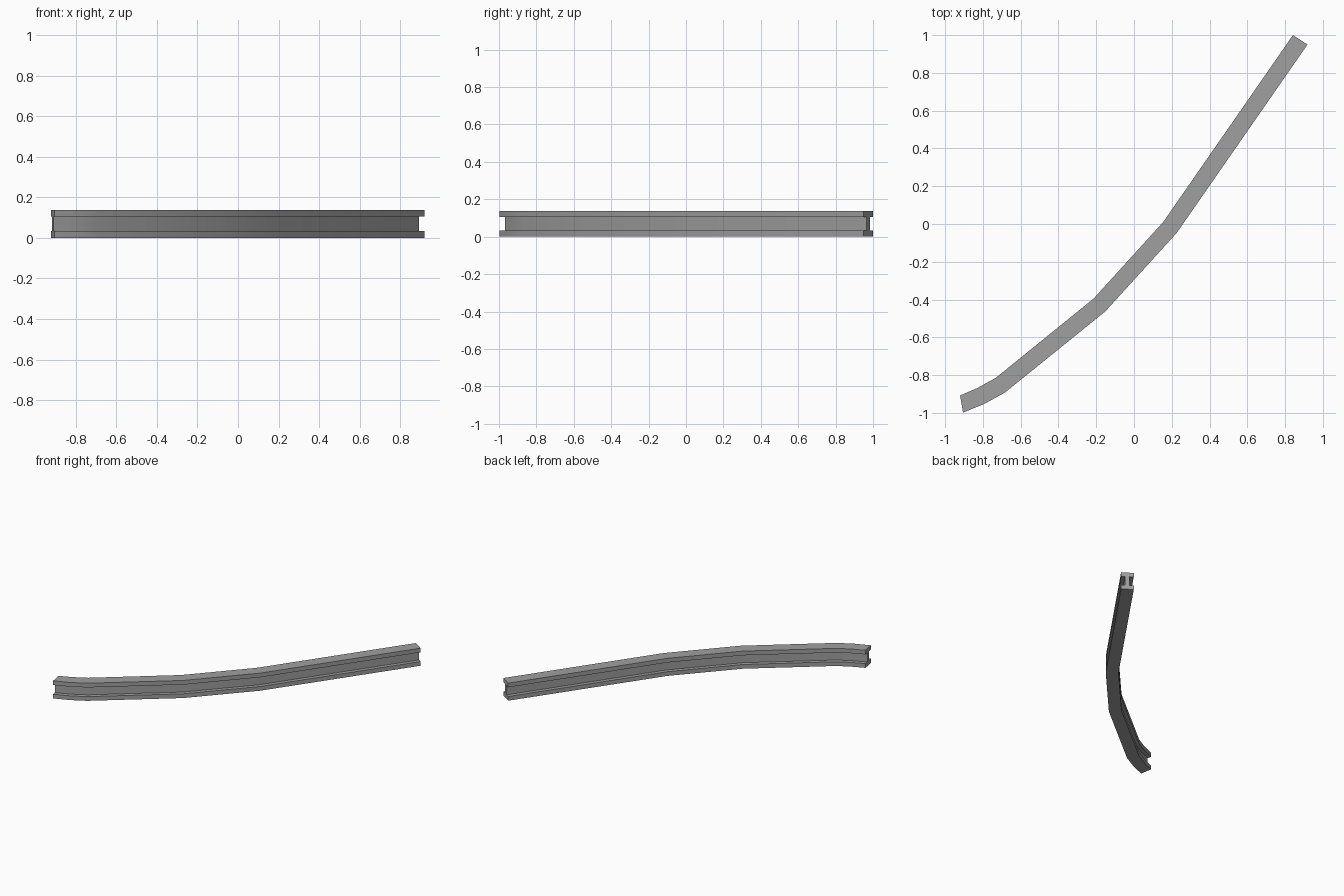
import bpy, bmesh, math
from mathutils import Vector

cube = bpy.data.objects.get("Cube")
if cube:
    bpy.data.objects.remove(cube)

steel = bpy.data.materials.new("grey_steel")
steel.use_nodes = True
grey = (0.35, 0.35, 0.35, 1)
steel.diffuse_color = grey
steel.node_tree.nodes["Principled BSDF"].inputs["Base Color"].default_value = grey

# Centre line of the bent beam and the heading of its cross-section, in degrees
stations = [
    ((-0.913, -0.953), 10),
    ((-0.810, -0.910), 22),
    ((-0.707, -0.853), 31),
    ((-0.183, -0.429), 43),
    ((0.190, -0.019), 51),
    ((0.880, 0.975), 57),
]
HEIGHT, FLANGE, HALF_WIDTH, HALF_WEB = 0.138, 0.033, 0.046, 0.016

# I-shaped cross-section as (across, height), one side then the other
side = [(HALF_WIDTH, 0), (HALF_WIDTH, FLANGE), (HALF_WEB, FLANGE),
        (HALF_WEB, HEIGHT - FLANGE), (HALF_WIDTH, HEIGHT - FLANGE), (HALF_WIDTH, HEIGHT)]
profile = side + [(-a, z) for a, z in reversed(side)]

# Sweep the section along the stations
bm = bmesh.new()
rings = []
for (x, y), heading in stations:
    t = math.radians(heading)
    across = Vector((math.sin(t), -math.cos(t), 0))
    rings.append([bm.verts.new(Vector((x, y, z)) + across * a) for a, z in profile])
n = len(profile)
for r, s in zip(rings, rings[1:]):
    for i in range(n):
        j = (i + 1) % n
        bm.faces.new((r[i], r[j], s[j], s[i]))

# Close both ends: two flanges and the web between them
for ring in (rings[0], rings[-1]):
    bm.faces.new(ring)
bmesh.ops.recalc_face_normals(bm, faces=bm.faces)

mesh = bpy.data.meshes.new("bent_i_beam")
bm.to_mesh(mesh)
bm.free()
mesh.materials.append(steel)
beam = bpy.data.objects.new("bent_i_beam", mesh)
bpy.context.collection.objects.link(beam)

# Smooth along the bends, sharp at the section corners
bpy.ops.object.select_all(action='DESELECT')
beam.select_set(True)
bpy.context.view_layer.objects.active = beam
bpy.ops.object.shade_smooth_by_angle(angle=math.radians(30))
